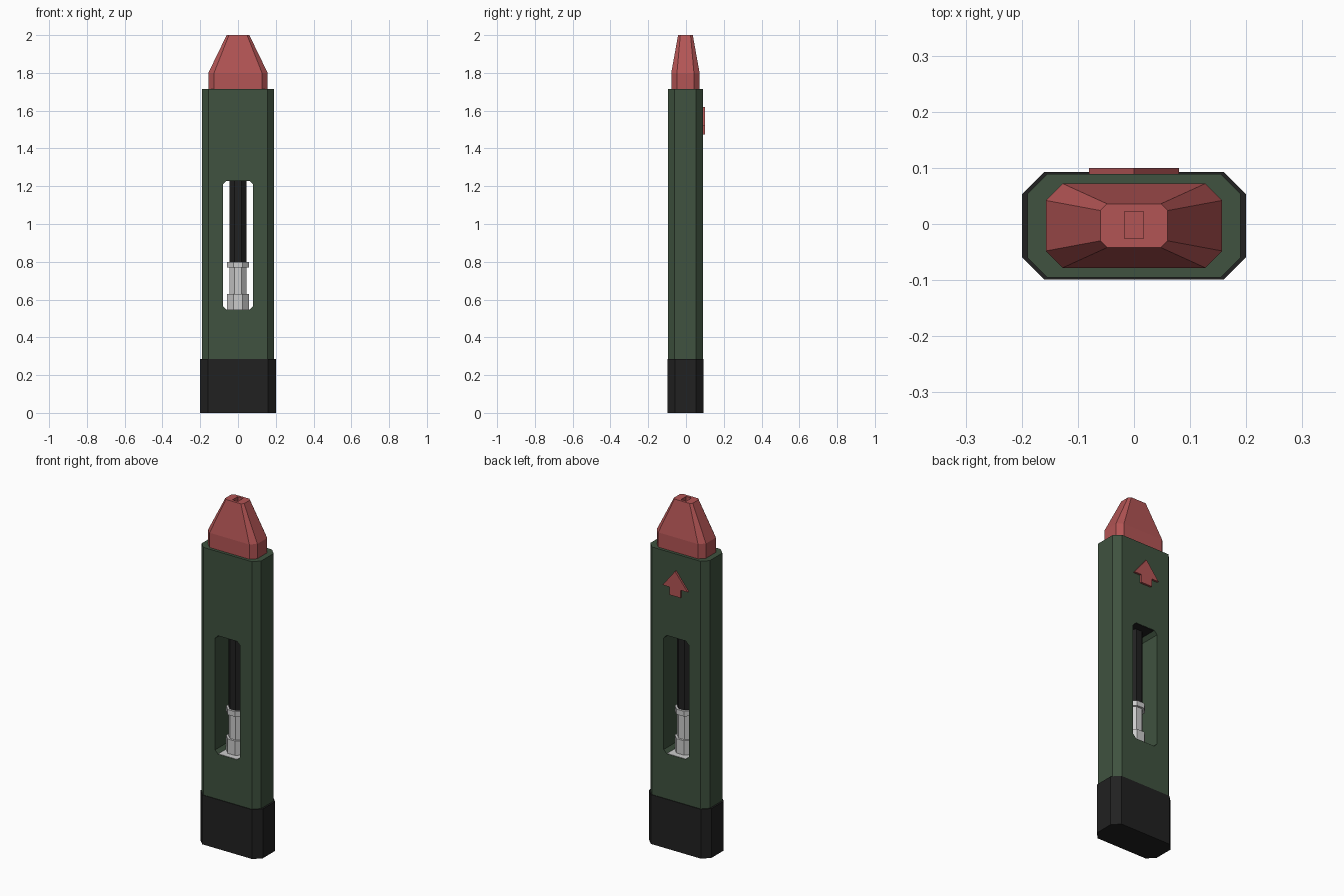
import bpy, bmesh, math

if "Cube" in bpy.data.objects:
    bpy.data.objects.remove(bpy.data.objects["Cube"])

CY = -0.003  # depth centre of the casing


def material(name, rgb):
    m = bpy.data.materials.new(name)
    m.diffuse_color = (*rgb, 1)
    m.use_nodes = True
    m.node_tree.nodes["Principled BSDF"].inputs["Base Color"].default_value = m.diffuse_color
    return m


GREEN = material("casing_green", (0.05, 0.085, 0.05))
RED = material("tip_red", (0.45, 0.09, 0.09))
BLACK = material("cap_black", (0.015, 0.015, 0.015))


def loft(name, rings, mat=None):
    """Skin equal-length rings of points and cap both ends."""
    bm = bmesh.new()
    loops = [[bm.verts.new(p) for p in ring] for ring in rings]
    for a, b in zip(loops, loops[1:]):
        for i in range(len(a)):
            j = (i + 1) % len(a)
            bm.faces.new((a[i], a[j], b[j], b[i]))
    bm.faces.new(loops[0])
    bm.faces.new(loops[-1])
    bmesh.ops.recalc_face_normals(bm, faces=bm.faces)
    me = bpy.data.meshes.new(name)
    bm.to_mesh(me)
    bm.free()
    ob = bpy.data.objects.new(name, me)
    bpy.context.collection.objects.link(ob)
    if mat:
        me.materials.append(mat)
    return ob


def octagon(w, d, c):
    """Rectangle with half sizes w, d and corners cut by c."""
    return [(w, c - d), (w, d - c), (w - c, d), (c - w, d),
            (-w, d - c), (-w, c - d), (c - w, -d), (w - c, -d)]


def column(name, levels, mat=None):
    """Chamfered column through levels of (z, half width, half depth, chamfer)."""
    return loft(name, [[(x, y + CY, z) for x, y in octagon(w, d, c)]
                       for z, w, d, c in levels], mat)


def extrude_y(name, pts, y0, y1, mat=None):
    return loft(name, [[(x, y, z) for x, z in pts] for y in (y0, y1)], mat)


def cut(ob, cutter):
    cutter.hide_render = True
    mod = ob.modifiers.new("cut", 'BOOLEAN')
    mod.operation = 'DIFFERENCE'
    mod.solver = 'EXACT'
    mod.object = cutter
    bpy.context.view_layer.objects.active = ob
    bpy.ops.object.modifier_apply(modifier=mod.name)
    bpy.data.objects.remove(cutter)


# Casing with a see-through window
casing = column("casing", [(0.2, 0.19, 0.092, 0.035), (1.715, 0.19, 0.092, 0.035)], GREEN)
window = [(x, z + 0.8875) for x, z in octagon(0.08, 0.3425, 0.02)]
cut(casing, extrude_y("window_cutter", window, -0.3, 0.3))

# Bottom cap
column("bottom_cap", [(0, 0.2, 0.0955, 0.04), (0.285, 0.2, 0.0955, 0.04)], BLACK)

# Tapered tip with a needle slot
tip = column("tip", [(1.7, 0.157, 0.075, 0.03), (1.8, 0.157, 0.075, 0.03),
                     (2.0, 0.06, 0.039, 0.012)], RED)
slot = [(-0.017, -0.026), (0.017, -0.026), (0.017, 0.022), (-0.017, 0.022)]
cut(tip, loft("slot_cutter", [[(x, y, z) for x, y in slot] for z in (1.9, 2.1)]))

# Plunger parts seen in the window
for name, z0, z1, r, mat in [("plunger_base", 0.545, 0.63, 0.057, None),
                             ("plunger_shaft", 0.63, 0.77, 0.045, None),
                             ("plunger_collar", 0.77, 0.80, 0.057, None),
                             ("plunger_rod", 0.80, 1.235, 0.045, BLACK)]:
    c = r * (2 - math.sqrt(2))
    column(name, [(z0, r, r, c), (z1, r, r, c)], mat)

# Thin plates lining the window floor and ceiling
column("window_floor", [(0.535, 0.06, 0.09, 0.002), (0.547, 0.06, 0.09, 0.002)])
column("window_ceiling", [(1.228, 0.06, 0.09, 0.002), (1.24, 0.06, 0.09, 0.002)], BLACK)

# Raised arrow on the back
half = [(0.035, 1.475), (0.035, 1.52), (0.08, 1.52)]
arrow = half + [(0, 1.62)] + [(-x, z) for x, z in reversed(half)]
extrude_y("arrow", arrow, 0.08, 0.1, RED)
